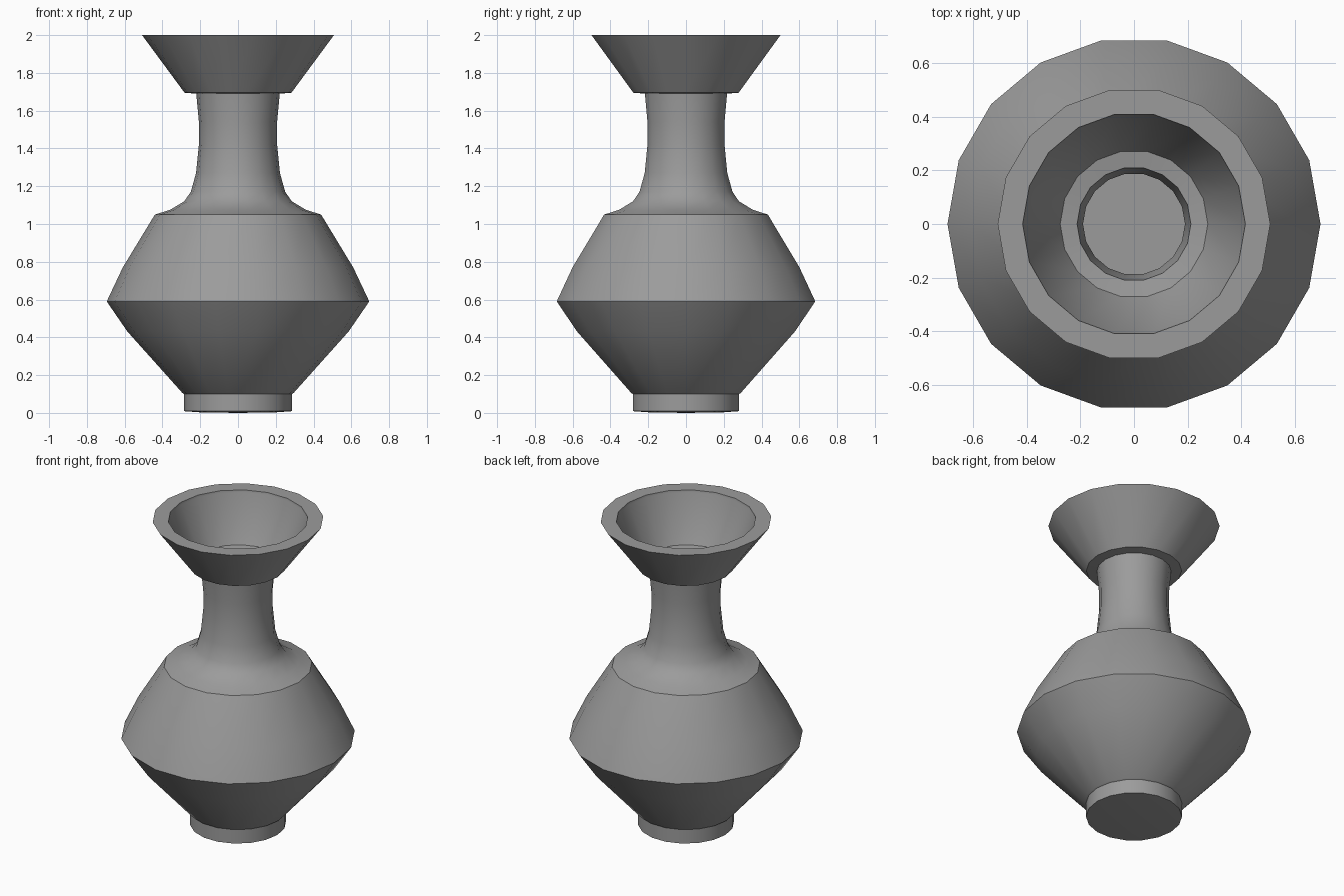
import bpy, bmesh, math

if "Cube" in bpy.data.objects:
    bpy.data.objects.remove(bpy.data.objects["Cube"])

SIDES = 18


def lathe(name, profile):
    """Revolve an (r, z) profile around z; points with r = 0 become poles."""
    bm = bmesh.new()
    verts = [bm.verts.new((r, 0, z)) for r, z in profile]
    edges = [bm.edges.new(pair) for pair in zip(verts, verts[1:])]
    bmesh.ops.spin(bm, geom=verts + edges, cent=(0, 0, 0), axis=(0, 0, 1),
                   angle=math.tau, steps=SIDES, use_duplicate=False)
    bmesh.ops.remove_doubles(bm, verts=bm.verts[:], dist=0.0005)
    bmesh.ops.recalc_face_normals(bm, faces=bm.faces[:])
    mesh = bpy.data.meshes.new(name)
    bm.to_mesh(mesh)
    bm.free()
    obj = bpy.data.objects.new(name, mesh)
    bpy.context.collection.objects.link(obj)
    bpy.ops.object.select_all(action='DESELECT')
    obj.select_set(True)
    bpy.context.view_layer.objects.active = obj
    bpy.ops.object.shade_smooth_by_angle(angle=math.radians(30))
    return obj


# foot, belly, shoulder and neck
outside = [(0, 0), (0.2, 0.003), (0.285, 0.009), (0.285, 0.10), (0.294, 0.105),
           (0.585, 0.43), (0.695, 0.59), (0.61, 0.77), (0.44, 1.05),
           (0.36, 1.075), (0.285, 1.12), (0.25, 1.17), (0.222, 1.27),
           (0.207, 1.42), (0.207, 1.54), (0.221, 1.69)]
# flared mouth: underside ledge, cone, flat rim
mouth = [(0.283, 1.695), (0.508, 2.0), (0.415, 2.0)]
# bowl inside the mouth, then the hollow neck and belly
inside = [(0.413, 1.985), (0.275, 1.705), (0.212, 1.695), (0.19, 1.54),
          (0.19, 1.42), (0.205, 1.27), (0.27, 1.10), (0.42, 1.03),
          (0.59, 0.77), (0.67, 0.59), (0.56, 0.43), (0.27, 0.11),
          (0.27, 0.03), (0, 0.03)]
vase = lathe("vase", outside + mouth + inside)

# dark grey clay
clay = bpy.data.materials.new("dark_clay")
clay.diffuse_color = (0.33, 0.33, 0.33, 1)
clay.use_nodes = True
clay.node_tree.nodes["Principled BSDF"].inputs["Base Color"].default_value = clay.diffuse_color
vase.data.materials.append(clay)
